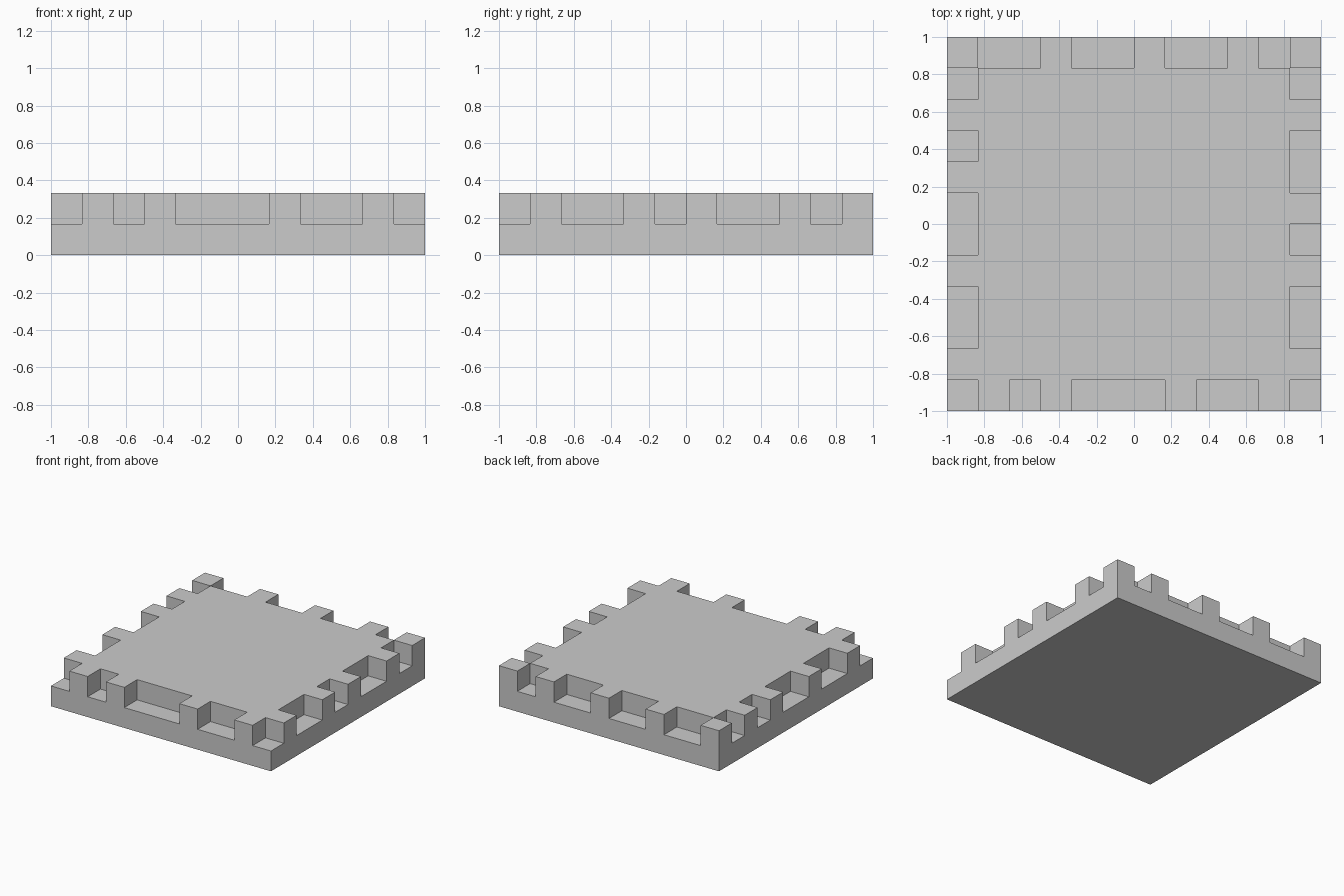
import bpy
import bmesh

cube = bpy.data.objects.get("Cube")
if cube:
    bpy.data.objects.remove(cube, do_unlink=True)

CELLS = 12              # cells along each side
CELL = 2 / CELLS        # cell size, also the thickness of each layer

# Edge patterns: "#" is a raised tooth, "." is a notch
FRONT = ".#.#...#..#."   # left to right along x
BACK = "#..#..#..#.#"    # left to right along x
RIGHT = ".#..#.#..#.#"   # front to back along y, on +x
LEFT = ".##..#..#.#."    # front to back along y, on -x
LEFT = ".#" + ".." + "#" + ".." + "#" + "." + "#" + "." + "#"


def is_raised(i, j):
    if j == 0:
        return FRONT[i] == "#"
    if j == CELLS - 1:
        return BACK[i] == "#"
    if i == 0:
        return LEFT[j] == "#"
    if i == CELLS - 1:
        return RIGHT[j] == "#"
    return True


# Base slab divided into cells
bm = bmesh.new()
bmesh.ops.create_cube(bm, size=2)
bmesh.ops.subdivide_edges(bm, edges=bm.edges[:], cuts=CELLS - 1, use_grid_fill=True)
bmesh.ops.scale(bm, vec=(1, 1, CELL / 2), verts=bm.verts)
bmesh.ops.translate(bm, vec=(0, 0, CELL / 2), verts=bm.verts)

# Raise the centre plate and the teeth
bm.normal_update()
raised = []
for face in bm.faces:
    c = face.calc_center_median()
    if face.normal.z > 0.5 and is_raised(int((c.x + 1) / CELL), int((c.y + 1) / CELL)):
        raised.append(face)
result = bmesh.ops.extrude_face_region(bm, geom=raised)
top_verts = [g for g in result["geom"] if isinstance(g, bmesh.types.BMVert)]
bmesh.ops.translate(bm, vec=(0, 0, CELL), verts=top_verts)
leftover = [f for f in raised if f.is_valid]
if leftover:
    bmesh.ops.delete(bm, geom=leftover, context="FACES")

# Merge coplanar cells into clean flat faces
bmesh.ops.dissolve_limit(bm, angle_limit=0.01, verts=bm.verts[:], edges=bm.edges[:])

mesh = bpy.data.meshes.new("notched_panel")
bm.to_mesh(mesh)
bm.free()
panel = bpy.data.objects.new("notched_panel", mesh)
bpy.context.collection.objects.link(panel)

# Plain grey finish
grey = bpy.data.materials.new("light_grey")
grey.use_nodes = True
color = (0.6, 0.6, 0.6, 1)
grey.diffuse_color = color
grey.node_tree.nodes["Principled BSDF"].inputs["Base Color"].default_value = color
mesh.materials.append(grey)
